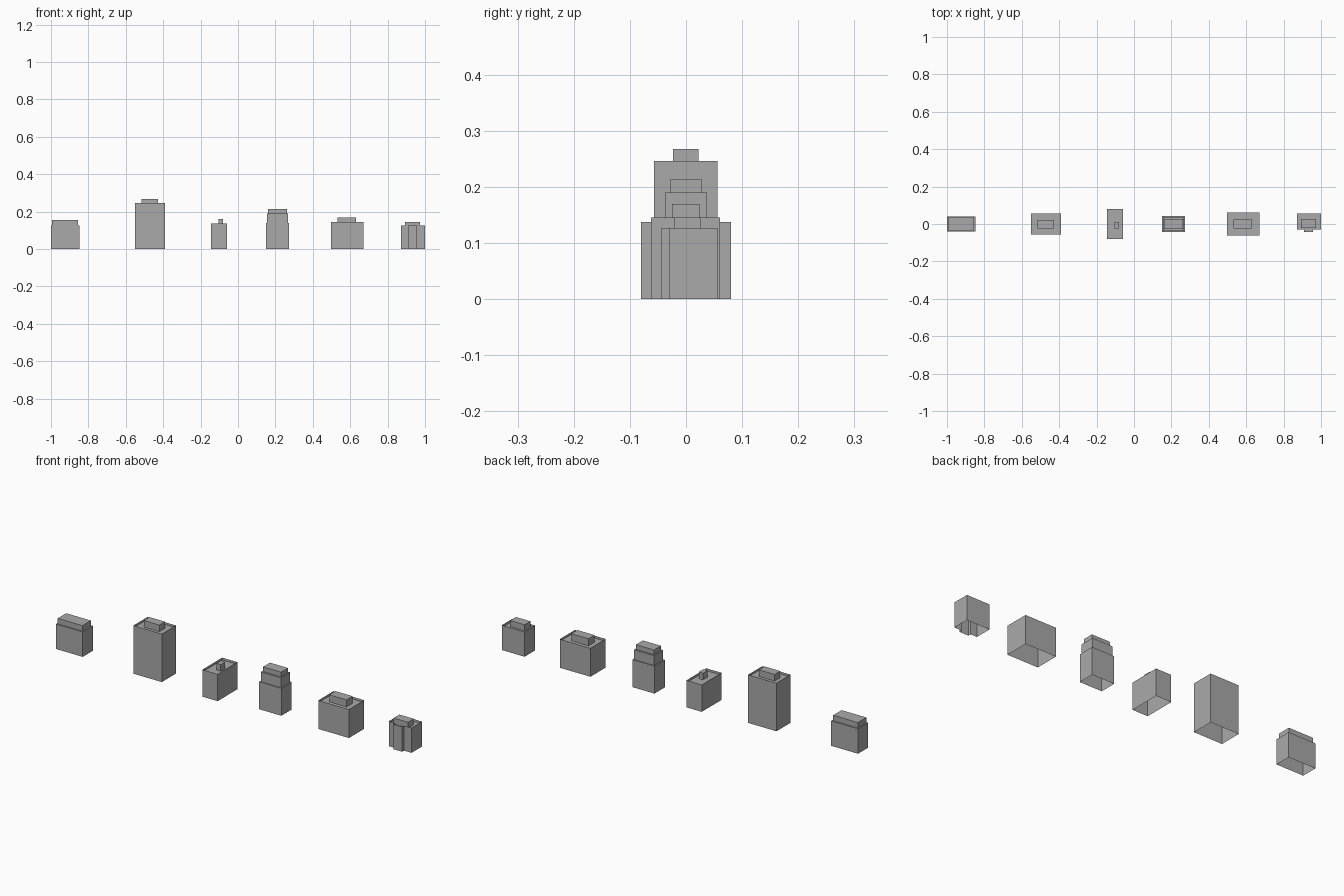
import bpy
import bmesh

cube = bpy.data.objects.get("Cube")
if cube:
    bpy.data.objects.remove(cube, do_unlink=True)

grey = bpy.data.materials.new("concrete_grey")
grey.use_nodes = True
grey.diffuse_color = (0.4, 0.4, 0.4, 1)
grey.node_tree.nodes["Principled BSDF"].inputs["Base Color"].default_value = (0.4, 0.4, 0.4, 1)


def rect(x0, x1, y0, y1):
    return [(x0, y0), (x1, y0), (x1, y1), (x0, y1)]


def shell(name, outline, z0, z1, recess=0.0):
    """Thin walls over a footprint, open below, with a roof set down behind a parapet."""
    bm = bmesh.new()
    rings = [[bm.verts.new((x, y, z)) for x, y in outline] for z in (z0, z1)]
    low, high = rings
    count = len(outline)
    for i in range(count):
        j = (i + 1) % count
        bm.faces.new((low[i], low[j], high[j], high[i]))
    roof = high
    if recess:
        roof = [bm.verts.new((x, y, z1 - recess)) for x, y in outline]
    bm.faces.new(roof)
    mesh = bpy.data.meshes.new(name)
    bm.to_mesh(mesh)
    bm.free()
    mesh.materials.append(grey)
    obj = bpy.data.objects.new(name, mesh)
    bpy.context.collection.objects.link(obj)
    return obj


PARAPET = 0.012


def flat_block(name, outline, height, hut, hut_top):
    """Block with a parapet and a small plant room on the roof."""
    shell(name + "_walls", outline, 0, height, PARAPET)
    shell(name + "_roof_hut", rect(*hut), height - PARAPET, hut_top)


def stepped_block(name, tiers):
    """Block whose storeys step inward towards the top."""
    base = 0
    for number, (outline, top) in enumerate(tiers, 1):
        shell(f"{name}_tier_{number}", rect(*outline), base, top)
        base = top


# Low stepped block at the far right
stepped_block("low_block", [
    ((-1.0, -0.848, -0.041, 0.041), 0.127),
    ((-0.994, -0.855, -0.034, 0.034), 0.155)])

# Tall tower
flat_block("tall_tower", rect(-0.55, -0.39, -0.057, 0.056), 0.246,
           (-0.516, -0.428, -0.023, 0.022), 0.268)

# Narrow deep block
flat_block("narrow_block", rect(-0.145, -0.059, -0.08, 0.08), 0.138,
           (-0.104, -0.08, -0.025, 0.011), 0.16)

# Three-tier tower
stepped_block("tiered_tower", [
    ((0.149, 0.274, -0.042, 0.042), 0.14),
    ((0.155, 0.268, -0.037, 0.037), 0.19),
    ((0.161, 0.263, -0.028, 0.028), 0.214)])

# Wide block
flat_block("wide_block", rect(0.497, 0.67, -0.062, 0.061), 0.146,
           (0.533, 0.631, -0.025, 0.024), 0.17)

# Small block with a projecting front bay
bay_block = [(0.872, -0.029), (0.908, -0.029), (0.908, -0.044), (0.958, -0.044),
             (0.958, -0.029), (1.0, -0.029), (1.0, 0.056), (0.872, 0.056)]
flat_block("bay_block", bay_block, 0.127, (0.893, 0.974, -0.021, 0.026), 0.146)
